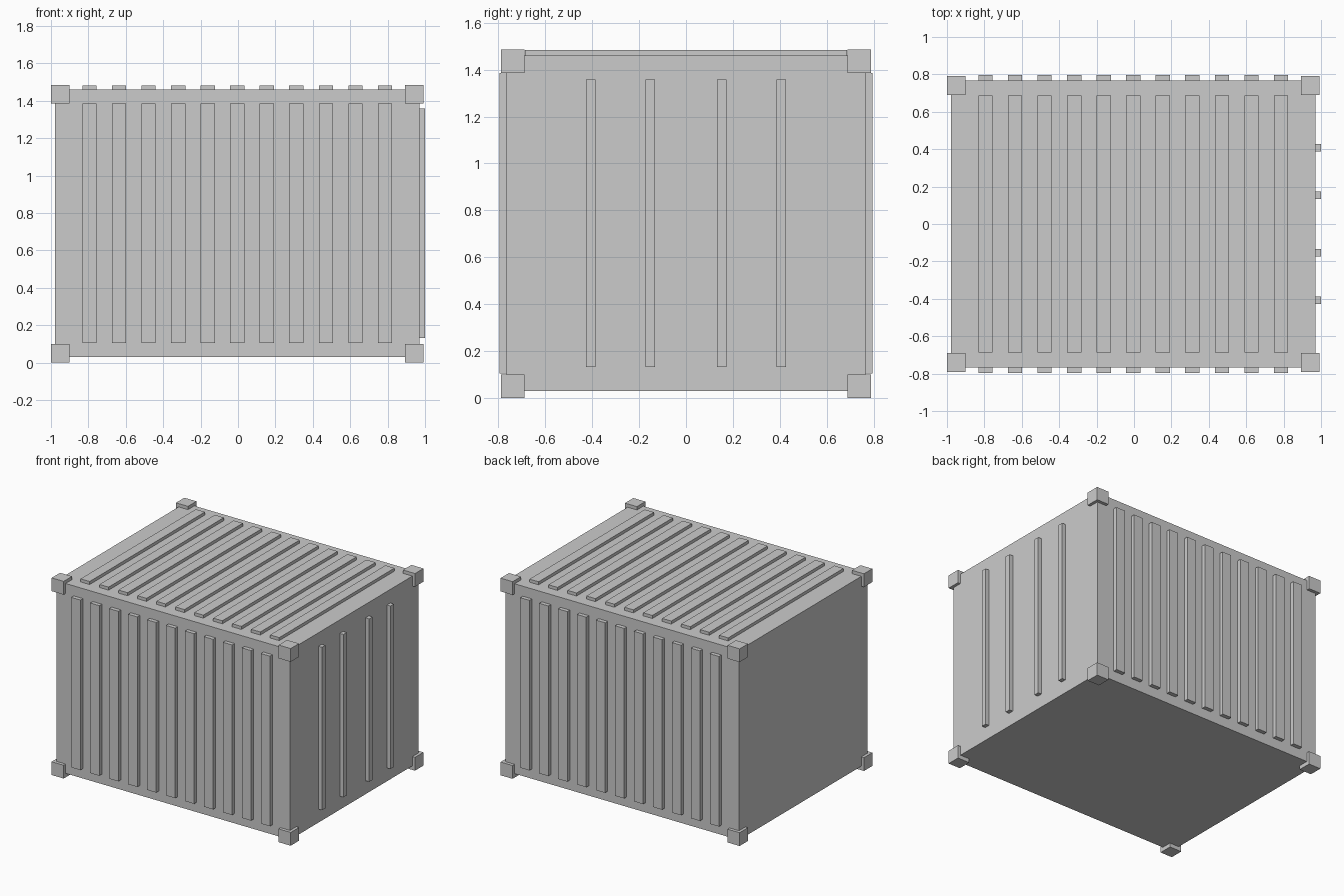
import bpy

if "Cube" in bpy.data.objects:
    bpy.data.objects.remove(bpy.data.objects["Cube"])

CX = -0.004          # box centre; door bars reach x = 1
HX, HY = 0.974, 0.766
Z0, Z1 = 0.03, 1.46


def box(name, x, y, z):
    """Box from (min, max) pairs on each axis."""
    bpy.ops.mesh.primitive_cube_add(size=1, location=[sum(a) / 2 for a in (x, y, z)])
    ob = bpy.context.object
    ob.name = name
    ob.scale = [a[1] - a[0] for a in (x, y, z)]
    bpy.ops.object.transform_apply(location=False, rotation=False, scale=True)
    return ob


# Main body
box("container_body", (CX - HX, CX + HX), (-HY, HY), (Z0, Z1))

# Corner castings
for sx in (-1, 1):
    for sy in (-1, 1):
        for z in (0.0, 1.385):
            xs = sorted((CX + sx * 0.896, CX + sx * 0.996))
            ys = sorted((sy * 0.69, sy * 0.79))
            box("corner_casting", xs, ys, (z, z + 0.1))

# Ribs on both long sides and the roof
for i in range(-5, 6):
    c = CX + i * 0.158
    xs = (c - 0.038, c + 0.038)
    box("front_rib", xs, (-0.796, -HY + 0.01), (0.104, 1.385))
    box("back_rib", xs, (HY - 0.01, 0.796), (0.104, 1.385))
    box("roof_rib", xs, (-0.686, 0.686), (Z1 - 0.01, 1.483))

# Locking bars on the door end
for y in (-0.407, -0.153, 0.153, 0.407):
    box("door_bar", (CX + HX - 0.005, 1.0), (y - 0.02, y + 0.02), (0.131, 1.358))
